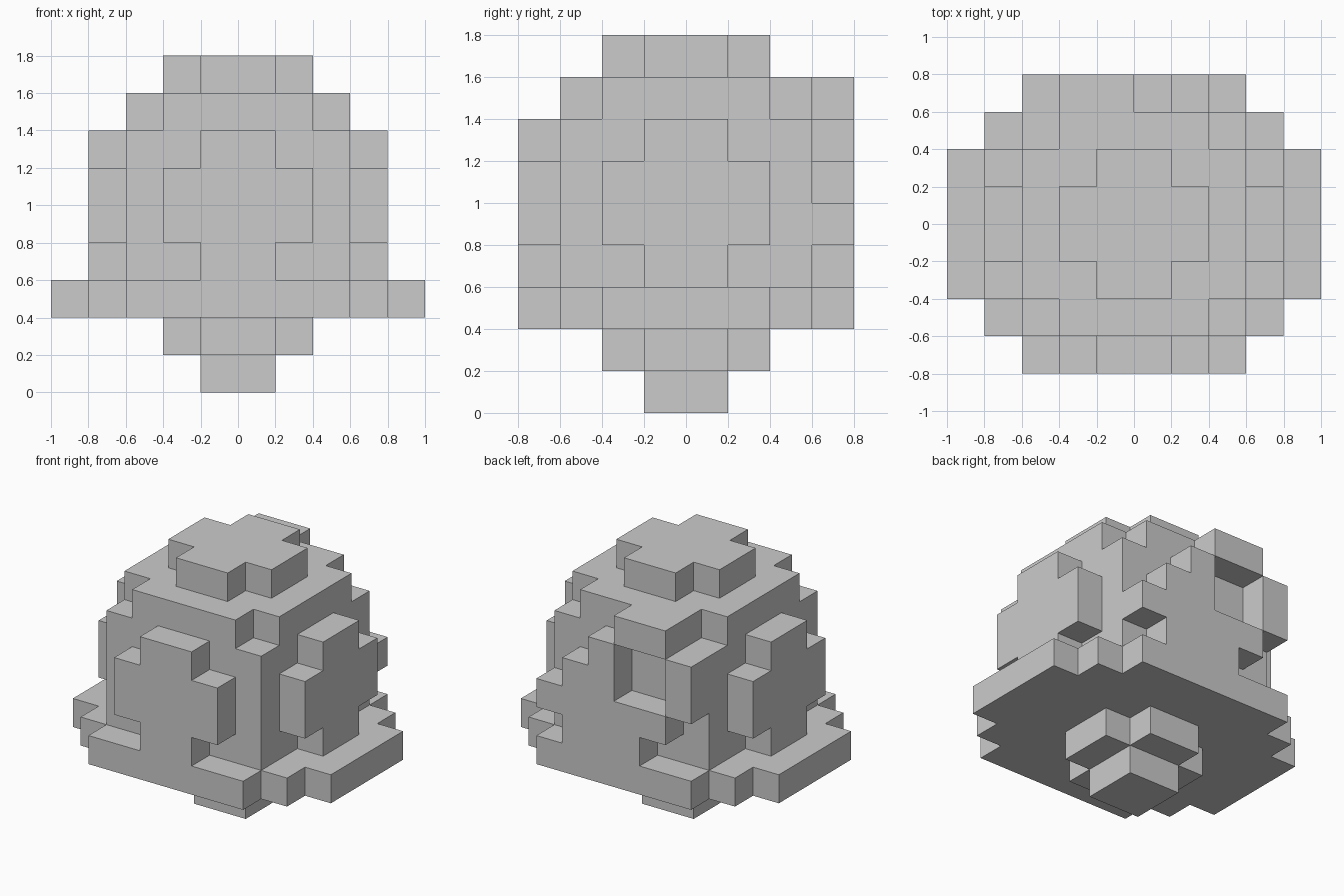
import bpy, bmesh
from mathutils import Vector

if "Cube" in bpy.data.objects:
    bpy.data.objects.remove(bpy.data.objects["Cube"])

CELL = 0.2
owner = {}  # grid cell -> part name


def fill(part, x, y, z):
    """Fill a block of cells; ranges are given in cell units from the centre."""
    for i in range(*x):
        for j in range(*y):
            for k in range(*z):
                owner[i, j, k] = part


def rounded_layer(part, rows, z):
    """Layer symmetric in x and y: half width for each y row, from the centre out."""
    for j, w in enumerate(rows):
        fill(part, (-w, w), (j, j + 1), z)
        fill(part, (-w, w), (-j - 1, -j), z)


# Foot, stepped under the brim
fill("foot", (-1, 1), (-1, 1), (0, 1))
rounded_layer("foot", (2, 1), (1, 2))

# Wide brim
rounded_layer("brim", (5, 5, 4, 3), (2, 3))

# Square body with a chamfered shoulder
fill("body", (-3, 3), (-3, 3), (3, 7))
rounded_layer("body", (3, 3, 2), (7, 8))

# Cap on top
rounded_layer("cap", (2, 1), (8, 9))

# Raised rounded panels on the front and both sides
for half, z in ((1, (3, 7)), (2, (4, 6))):
    fill("front_panel", (-half, half), (-4, -3), z)
    fill("right_panel", (3, 4), (-half, half), z)
    fill("left_panel", (-4, -3), (-half, half), z)

# Back panel: swirling stepped relief, as x range and z range
for x, z in (((-1, 2), (3, 4)), ((-2, 3), (4, 5)), ((0, 2), (5, 6)),
             ((0, 1), (6, 7)), ((-3, -2), (5, 7)), ((-2, 0), (7, 8))):
    fill("back_panel", x, (3, 4), z)

# Turn each part into a mesh of its exposed cell faces
for part in dict.fromkeys(owner.values()):
    bm = bmesh.new()
    for cell in [c for c, p in owner.items() if p == part]:
        for axis in range(3):
            for side in (-1, 1):
                step = [0, 0, 0]
                step[axis] = side
                if tuple(a + b for a, b in zip(cell, step)) in owner:
                    continue
                n = Vector(step)
                u = Vector([float(a == (axis + 1) % 3) for a in range(3)])
                v = n.cross(u)
                mid = Vector(cell) + Vector((0.5, 0.5, 0.5)) + n / 2
                bm.faces.new([bm.verts.new((mid + (u * a + v * b) / 2) * CELL)
                              for a, b in ((-1, -1), (1, -1), (1, 1), (-1, 1))])
    bmesh.ops.remove_doubles(bm, verts=bm.verts[:], dist=0.001)
    mesh = bpy.data.meshes.new(part)
    bm.to_mesh(mesh)
    bm.free()
    bpy.context.collection.objects.link(bpy.data.objects.new(part, mesh))
